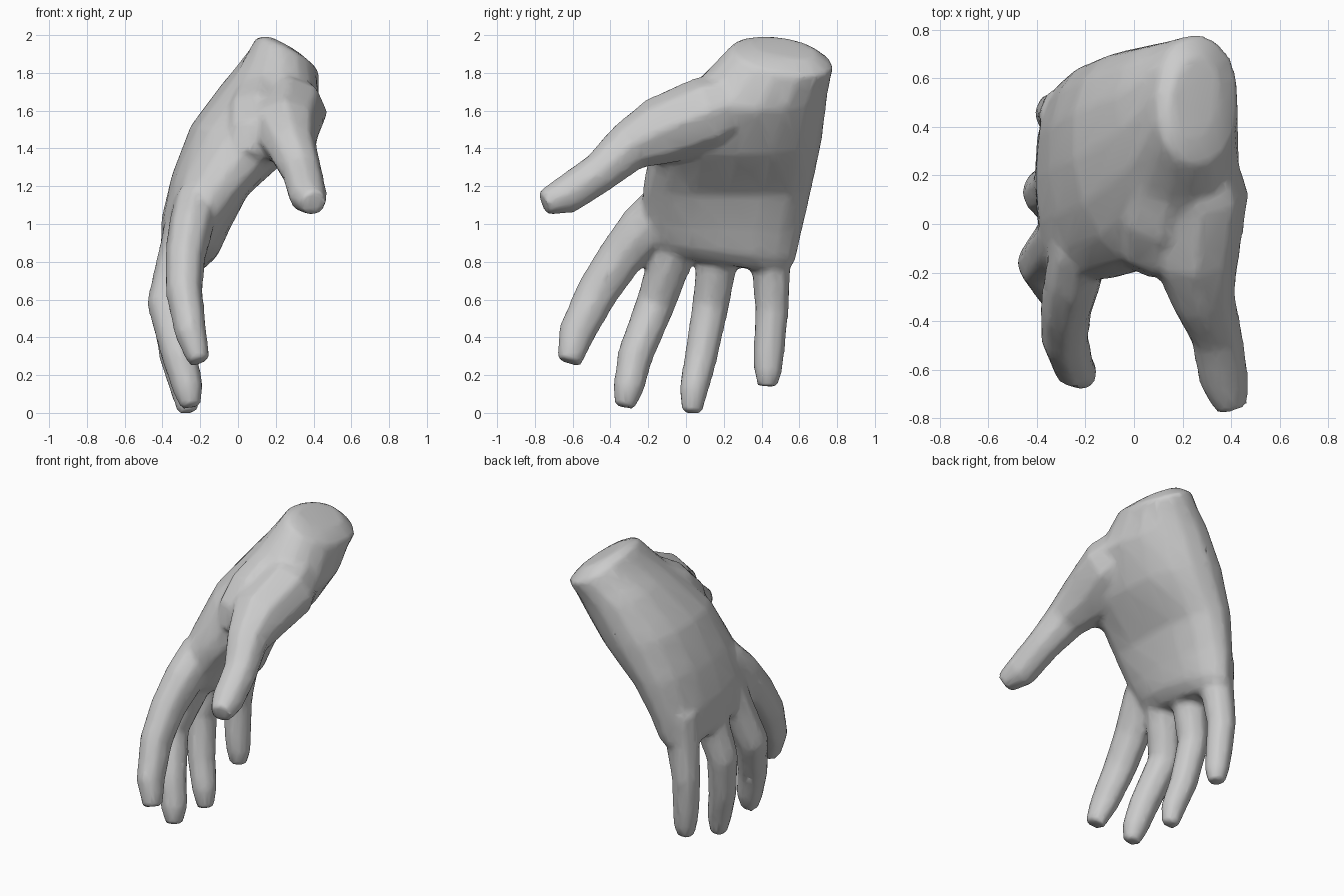
import bpy, bmesh, math
from mathutils import Vector

skin = bpy.data.materials.new("plain_grey")
skin.diffuse_color = (0.6, 0.6, 0.6, 1)

bm = bmesh.new()


def loft(rings):
    """Bridge equal-sized rings of points into a closed shell."""
    loops = [[bm.verts.new(p) for p in r] for r in rings]
    n = len(loops[0])
    for a, b in zip(loops, loops[1:]):
        for i in range(n):
            j = (i + 1) % n
            bm.faces.new((a[i], a[j], b[j], b[i]))
    bm.faces.new(loops[0][::-1])
    bm.faces.new(loops[-1])


def oval(c, u, v, n, power=2.0, hollow=0.0):
    """Rounded cross-section spanned by half-axes u and v, dented on the +u side."""
    def bend(t):
        return math.copysign(abs(t) ** (2 / power), t)
    ring = []
    for i in range(n):
        a, b = bend(math.cos(2 * math.pi * i / n)), bend(math.sin(2 * math.pi * i / n))
        if a > 0:
            a -= hollow * max(0, 1 - 1.5 * b * b)
        ring.append(Vector(c) + Vector(u) * a + Vector(v) * b)
    return ring


def digit(path, flat=1.0):
    """Eight-sided tube through points (x, y, z, radius), thinned by flat."""
    pts = [Vector(p[:3]) for p in path]
    rings = []
    for i, p in enumerate(path):
        d = (pts[min(i + 1, len(pts) - 1)] - pts[max(i - 1, 0)]).normalized()
        side = d.cross(Vector((1, 0, 0))).normalized()
        up = side.cross(d)
        rings.append(oval(pts[i], up * p[3] * flat, side * p[3], 8))
    loft(rings)


# Palm and wrist: centre, half-axis through the palm, half-axis across it, hollow
palm = [
    ((0.25, 0.52, 1.935), (0.10, -0.02, -0.05), (0.03, 0.17, -0.035), 0),
    ((0.26, 0.51, 1.885), (0.17, -0.03, -0.08), (0.02, 0.27, -0.06), 0),
    ((0.18, 0.37, 1.68), (0.25, 0.00, -0.08), (-0.05, 0.38, 0.00), 0),
    ((0.03, 0.27, 1.44), (0.28, 0.00, -0.08), (-0.04, 0.45, 0.00), 0.08),
    ((-0.13, 0.22, 1.20), (0.22, 0.00, -0.06), (-0.02, 0.45, 0.00), 0.2),
    ((-0.22, 0.19, 1.00), (0.185, 0.00, -0.03), (0.00, 0.43, -0.02), 0.05),
    ((-0.255, 0.19, 0.85), (0.155, 0.00, 0.00), (0.00, 0.39, -0.05), 0),
    ((-0.27, 0.20, 0.785), (0.10, 0.00, 0.00), (0.00, 0.33, -0.05), 0),
]
loft([oval(c, u, v, 16, 2.2, h) for c, u, v, h in palm])

# Thumb with its fleshy base
digit([(0.24, 0.36, 1.68, 0.15), (0.275, 0.12, 1.59, 0.20), (0.25, -0.14, 1.49, 0.185),
       (0.285, -0.31, 1.405, 0.135), (0.34, -0.46, 1.27, 0.11),
       (0.37, -0.64, 1.15, 0.105), (0.40, -0.755, 1.11, 0.07)])
# Web joining the thumb to the back of the hand
digit([(0.14, 0.22, 1.68, 0.16), (0.11, 0.05, 1.55, 0.19),
       (0.09, -0.08, 1.44, 0.17), (0.06, -0.12, 1.34, 0.11)])
# Index finger
digit([(-0.22, -0.08, 1.12, 0.14), (-0.25, -0.22, 0.98, 0.14), (-0.28, -0.35, 0.82, 0.125),
       (-0.285, -0.47, 0.64, 0.115), (-0.25, -0.58, 0.42, 0.1),
       (-0.205, -0.62, 0.27, 0.07)], 0.87)
# Middle finger
digit([(-0.27, -0.04, 0.98, 0.125), (-0.31, -0.08, 0.82, 0.12), (-0.38, -0.16, 0.58, 0.107),
       (-0.31, -0.27, 0.30, 0.097), (-0.265, -0.305, 0.13, 0.085), (-0.25, -0.325, 0.03, 0.055)])
# Ring finger
digit([(-0.28, 0.18, 0.98, 0.12), (-0.31, 0.165, 0.80, 0.112), (-0.365, 0.13, 0.57, 0.1),
       (-0.33, 0.08, 0.30, 0.09), (-0.28, 0.04, 0.12, 0.08), (-0.265, 0.03, 0.0, 0.055)])
# Little finger
digit([(-0.27, 0.45, 0.98, 0.125), (-0.29, 0.45, 0.78, 0.107), (-0.32, 0.455, 0.55, 0.092),
       (-0.31, 0.44, 0.33, 0.085), (-0.30, 0.435, 0.22, 0.077), (-0.30, 0.43, 0.14, 0.055)])

bmesh.ops.recalc_face_normals(bm, faces=bm.faces)
mesh = bpy.data.meshes.new("hand")
bm.to_mesh(mesh)
bm.free()
mesh.materials.append(skin)
hand = bpy.data.objects.new("hand", mesh)
bpy.context.collection.objects.link(hand)

# Fuse the parts into one skin, soften the joins, thin to a light mesh
fuse = hand.modifiers.new("fuse", 'REMESH')
fuse.mode = 'VOXEL'
fuse.voxel_size = 0.018
fuse.use_smooth_shade = True
soften = hand.modifiers.new("soften", 'SMOOTH')
soften.factor = 0.5
soften.iterations = 9
thin = hand.modifiers.new("thin", 'DECIMATE')
thin.ratio = 0.15
